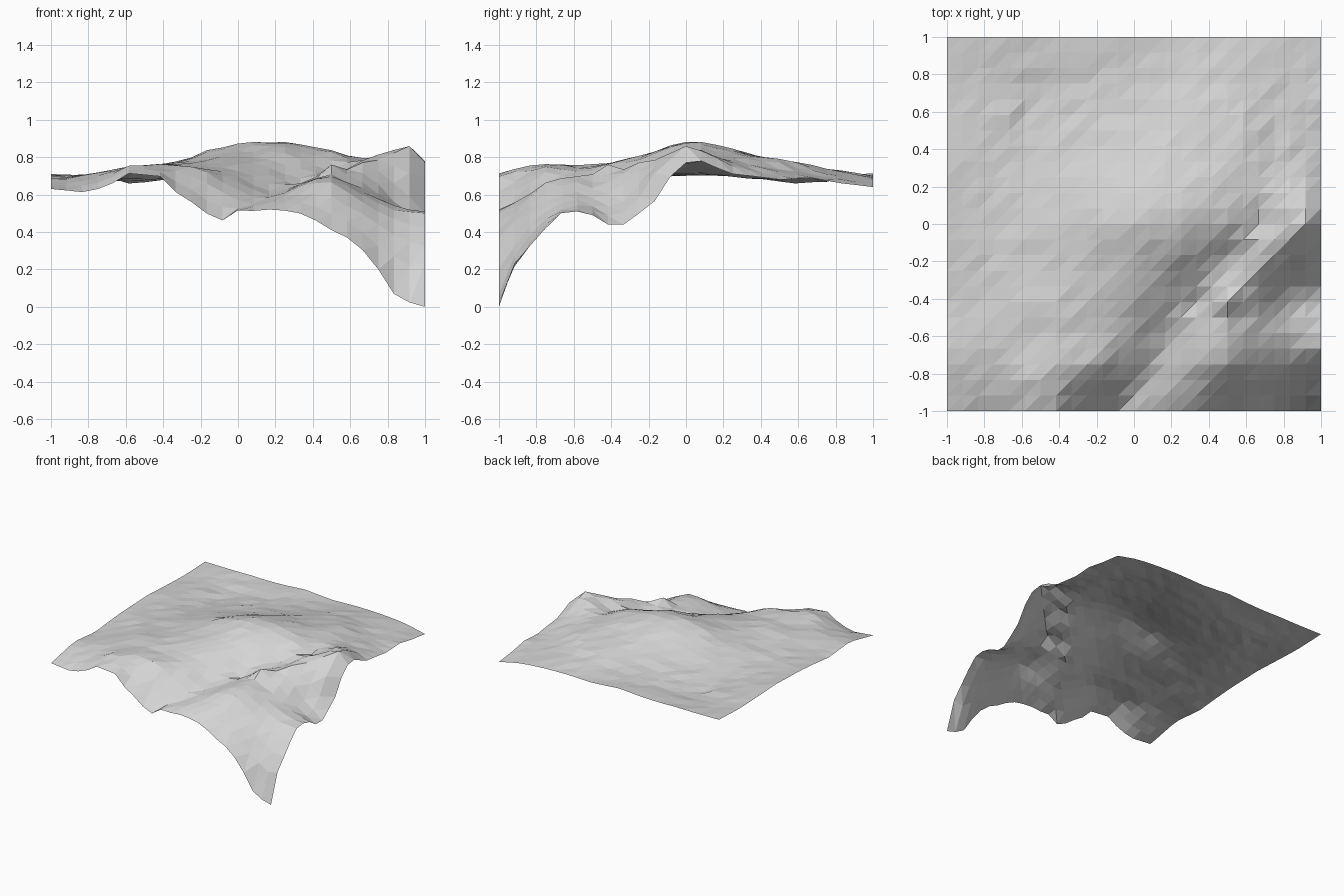
import bpy, bmesh, math, random

random.seed(4)
CELLS = 24

# Terrain guides: (x, y, height) along the main landforms
front_edge = [(-.9, .62), (-.8, .61), (-.67, .66), (-.58, .715), (-.5, .705), (-.42, .70), (-.33, .61),
              (-.17, .50), (-.08, .46), (0, .515), (.17, .52), (.33, .50), (.5, .41), (.6, .36),
              (.67, .30), (.75, .20), (.83, .07), (.92, .02)]
right_edge = [(-.92, .23), (-.83, .33), (-.75, .42), (-.67, .50), (-.58, .51), (-.5, .49), (-.42, .44),
              (-.33, .44), (-.25, .50), (-.17, .56), (-.08, .70), (0, .77), (.08, .78), (.17, .74),
              (.25, .71), (.5, .68), (.67, .69), (.83, .66)]
left_edge = [(-.7, .69), (-.44, .665), (-.05, .70), (.27, .71), (.73, .69)]
back_edge = [(-.6, .70), (-.1, .715), (.17, .695), (.5, .70), (.81, .68)]
corners = [(-1, -1, .63), (1, -1, 0), (-1, 1, .70), (1, 1, .64)]
dome = [(.1, .05, .885), (.3, .08, .88), (0, 0, .87), (-.17, -.02, .835), (-.3, -.05, .785), (.48, .05, .84),
        (.2, .3, .83), (.15, .5, .765), (.4, .6, .77), (.15, .75, .71), (-.2, .3, .75),
        (.4, .4, .795), (0, -.2, .82), (-.25, -.3, .77)]
scarp_rim = [(-.38, -.86, .725), (-.2, -.77, .74), (-.03, -.67, .685), (0, -.45, .75), (.1, -.33, .77),
             (.3, -.15, .82), (.5, -.02, .82), (-.25, -.6, .74)]
gully = [(0, -.93, .515), (.1, -.8, .555), (.18, -.62, .59), (.35, -.4, .635), (.53, -.2, .68),
         (.7, 0, .75)]
outer_ridge = [(.2, -.9, .57), (.35, -.75, .65), (.49, -.72, .69), (.49, -.58, .70), (.5, -.42, .76),
               (.65, -.25, .785), (.75, -.1, .82), (.91, -.02, .865), (.9, .1, .84)]
outer_slope = [(.58, -.5, .665), (.6, -.67, .64), (.83, -.64, .53), (.85, -.83, .38), (.7, -.83, .48),
               (.5, -.87, .55), (.84, -.92, .26), (.85, -.35, .53), (.72, -.45, .61), (.92, -.16, .72)]
back_shelf = [(.88, .25, .77), (.85, .45, .73), (.8, .3, .755), (.62, .2, .795), (.64, .35, .795),
              (.62, .5, .79), (.75, .5, .73), (.78, .62, .705), (.5, .75, .74), (.8, .75, .70)]
hollow = [(-.58, .6, .66), (-.58, .45, .675), (-.42, .45, .70), (-.3, .65, .69), (-.1, .55, .72),
          (-.68, .58, .69), (-.58, .75, .67), (-.2, .8, .69), (-.6, .3, .69)]
left_plateau = [(-.5, -.2, .74), (-.45, -.45, .765), (-.5, -.62, .735), (-.62, -.5, .75),
                (-.75, -.4, .71), (-.75, -.85, .68), (-.57, -.83, .755), (-.4, -.7, .765), (-.8, 0, .705)]

guides = ([(x, -1, z) for x, z in front_edge] + [(1, y, z) for y, z in right_edge]
          + [(-1, y, z) for y, z in left_edge] + [(x, 1, z) for x, z in back_edge]
          + corners + dome + scarp_rim + gully + outer_ridge + outer_slope + back_shelf
          + hollow + left_plateau)


def solve(a, b):
    """Gaussian elimination with pivoting."""
    n = len(b)
    m = [row[:] + [v] for row, v in zip(a, b)]
    for c in range(n):
        p = max(range(c, n), key=lambda r: abs(m[r][c]))
        m[c], m[p] = m[p], m[c]
        for r in range(c + 1, n):
            f = m[r][c] / m[c][c]
            if f:
                for k in range(c, n + 1):
                    m[r][k] -= f * m[c][k]
    out = [0.0] * n
    for r in range(n - 1, -1, -1):
        out[r] = (m[r][n] - sum(m[r][k] * out[k] for k in range(r + 1, n))) / m[r][r]
    return out


# Smooth surface through all guides
def kernel(x, y, g):
    return math.hypot(x - g[0], y - g[1])


matrix = [[kernel(p[0], p[1], g) for g in guides] + [1.0] for p in guides]
matrix.append([1.0] * len(guides) + [0.0])
weights = solve(matrix, [g[2] for g in guides] + [0.0])


def height(x, y):
    z = weights[-1] + sum(w * kernel(x, y, g) for w, g in zip(weights, guides))
    if abs(x) < .99 and abs(y) < .99:
        z += random.uniform(-.005, .005)
    return max(0.0, z)


# Terrain sheet of triangulated grid cells
bm = bmesh.new()
step = 2 / CELLS
grid = [[bm.verts.new((-1 + i * step, -1 + j * step, height(-1 + i * step, -1 + j * step)))
         for j in range(CELLS + 1)] for i in range(CELLS + 1)]
for i in range(CELLS):
    for j in range(CELLS):
        a, b, c, d = grid[i][j], grid[i + 1][j], grid[i + 1][j + 1], grid[i][j + 1]
        bm.faces.new((a, b, c))
        bm.faces.new((a, c, d))
mesh = bpy.data.meshes.new("terrain")
bm.to_mesh(mesh)
bm.free()
terrain = bpy.data.objects.new("terrain", mesh)
bpy.context.collection.objects.link(terrain)

stone = bpy.data.materials.new("light grey")
stone.diffuse_color = (0.66, 0.66, 0.66, 1)
mesh.materials.append(stone)
